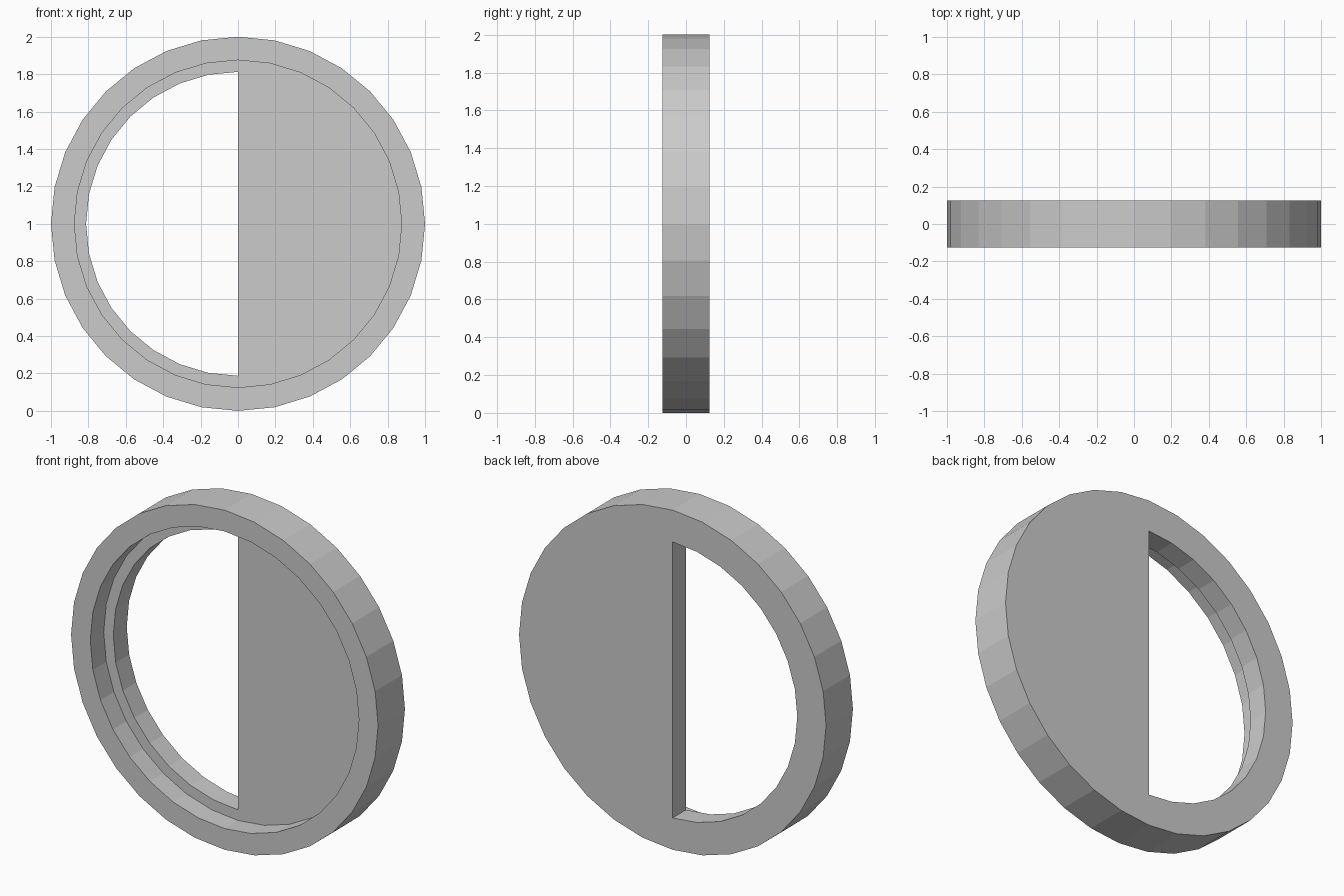
import bpy, bmesh
from math import sin, cos, pi

if "Cube" in bpy.data.objects:
    bpy.data.objects.remove(bpy.data.objects["Cube"])

N = 32
H = N // 2
bm = bmesh.new()


def arc(r, y, count):
    # starts at the top and runs down the left (-x) side
    return [bm.verts.new((-r * sin(2 * pi * i / N), y, 1 + r * cos(2 * pi * i / N)))
            for i in range(count)]


def bridge(a, b, closed):
    n = len(a)
    for i in range(n if closed else n - 1):
        j = (i + 1) % n
        bm.faces.new((a[i], a[j], b[j], b[i]))


# Full circles: outer wall, front rim, recess wall
outer_back = arc(1.0, 0.125, N)
outer_front = arc(1.0, -0.125, N)
rim_front = arc(0.875, -0.125, N)
rim_floor = arc(0.875, 0.0, N)
bridge(outer_back, outer_front, True)
bridge(outer_front, rim_front, True)
bridge(rim_front, rim_floor, True)

# Half-round opening on the left, with a narrow ledge around it
hole_front = arc(0.8125, 0.0, H + 1)
hole_back = arc(0.8125, 0.125, H + 1)
bridge(rim_floor[:H + 1], hole_front, False)
bridge(hole_front, hole_back, False)
bridge(hole_back, outer_back[:H + 1], False)

# Solid right half: recessed floor, back face and straight cut edge
for circle, hole in ((rim_floor, hole_front), (outer_back, hole_back)):
    bm.faces.new(circle[H:] + [circle[0], hole[0], hole[-1]])
bm.faces.new((hole_front[0], hole_front[-1], hole_back[-1], hole_back[0]))

bmesh.ops.recalc_face_normals(bm, faces=bm.faces[:])
mesh = bpy.data.meshes.new("half_open_disc")
bm.to_mesh(mesh)
bm.free()
bpy.context.collection.objects.link(bpy.data.objects.new("half_open_disc", mesh))
